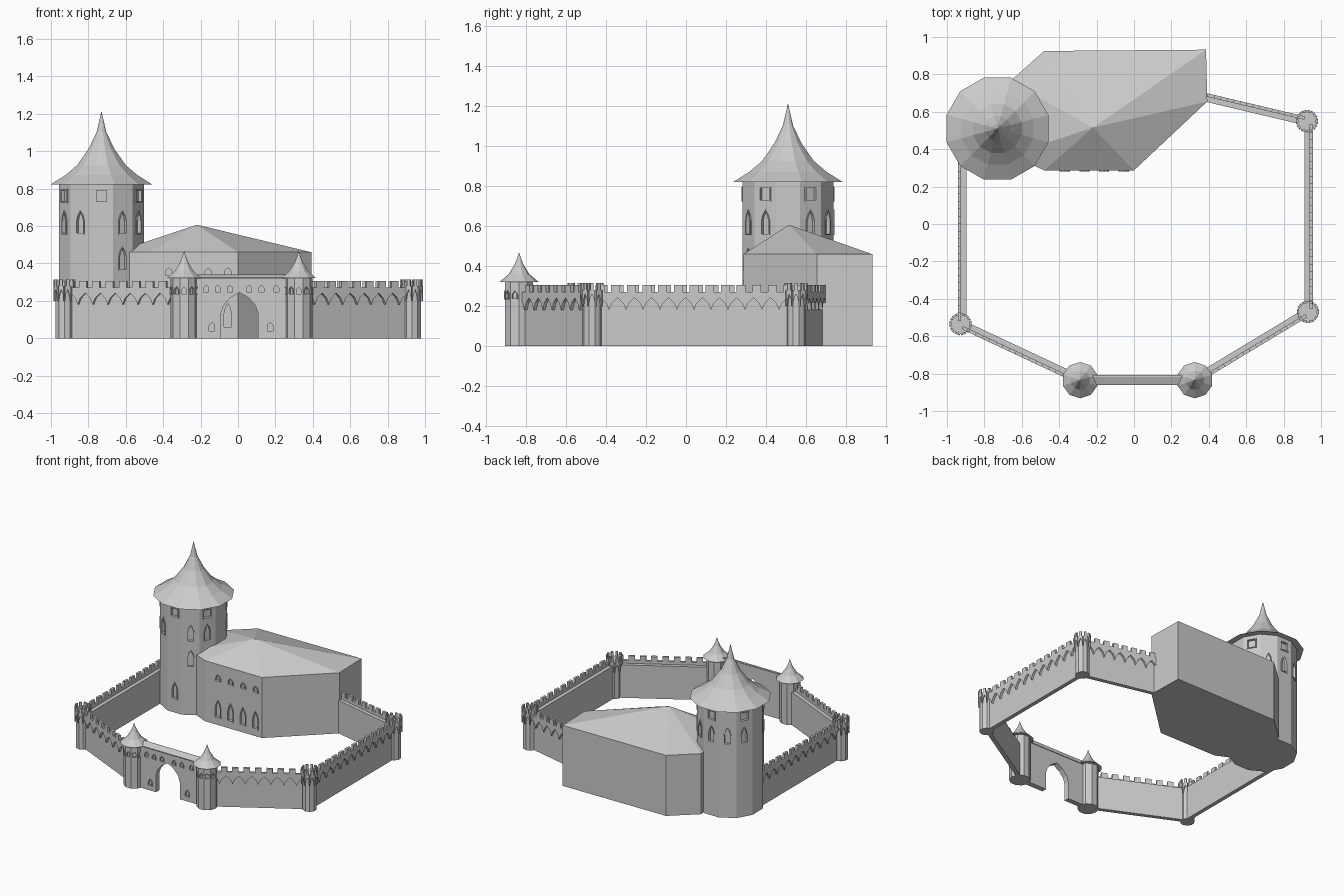
import bpy, bmesh
from math import sin, cos, pi, radians
from mathutils import Vector

if "Cube" in bpy.data.objects:
    bpy.data.objects.remove(bpy.data.objects["Cube"])

Z = Vector((0, 0, 1))


def finish(bm, name):
    bmesh.ops.remove_doubles(bm, verts=bm.verts, dist=1e-5)
    bmesh.ops.recalc_face_normals(bm, faces=bm.faces)
    me = bpy.data.meshes.new(name)
    bm.to_mesh(me)
    bm.free()
    ob = bpy.data.objects.new(name, me)
    bpy.context.collection.objects.link(ob)
    return ob


def loft(name, rings, tip=None):
    """Closed solid through point rings, optionally ending in a point."""
    bm = bmesh.new()
    vs = [[bm.verts.new(p) for p in r] for r in rings]
    n = len(vs[0])
    for a, b in zip(vs, vs[1:]):
        for i in range(n):
            j = (i + 1) % n
            bm.faces.new((a[i], a[j], b[j], b[i]))
    bm.faces.new(vs[0][::-1])
    if tip:
        t = bm.verts.new(tip)
        for i in range(n):
            bm.faces.new((vs[-1][i], vs[-1][(i + 1) % n], t))
    else:
        bm.faces.new(vs[-1])
    return finish(bm, name)


def ngon(c, r, z, n, off):
    return [(c[0] + r * cos(off + 2 * pi * i / n), c[1] + r * sin(off + 2 * pi * i / n), z)
            for i in range(n)]


def lathe(name, c, prof, n, off, tip=None):
    return loft(name, [ngon(c, r, z, n, off) for r, z in prof],
                (c[0], c[1], tip) if tip else None)


def prism(bm, pts, origin, u, depth):
    """Extrude an outline (along u, up z) by the depth vector."""
    a = [bm.verts.new(origin + u * x + Z * z) for x, z in pts]
    b = [bm.verts.new(v.co + depth) for v in a]
    n = len(a)
    bm.faces.new(a)
    bm.faces.new(b[::-1])
    for i in range(n):
        j = (i + 1) % n
        bm.faces.new((a[i], b[i], b[j], a[j]))


def lancet(w, h):
    return [(-w / 2, 0), (w / 2, 0), (w / 2, .55 * h), (.33 * w, .8 * h), (0, h),
            (-.33 * w, .8 * h), (-w / 2, .55 * h)]


def square(w, h):
    return [(-w / 2, 0), (w / 2, 0), (w / 2, h), (-w / 2, h)]


def windows(target, name, items, depth=.015, trim=.007):
    """Recess windows into target and add raised frames. item: (outline, x, y, z, angle)"""
    cut, fr = bmesh.new(), bmesh.new()
    for pts, x, y, z, ang in items:
        nrm = Vector((cos(radians(ang)), sin(radians(ang)), 0))
        u = Z.cross(nrm)
        o = Vector((x, y, z))
        prism(cut, pts, o - nrm * depth, u, nrm * (depth + .02))
        mid = max(p[1] for p in pts) / 2
        w = max(p[0] for p in pts) * 2
        kx, kz = 1 + 2 * trim / w, 1 + trim / mid
        out = [(px * kx, mid + (pz - mid) * kz) for px, pz in pts]
        loops = [[fr.verts.new(o + u * px + Z * pz + nrm * d) for px, pz in ring]
                 for ring, d in ((out, -.001), (out, .005), (pts, .005), (pts, -.001))]
        n = len(pts)
        for k in range(4):
            a, b = loops[k], loops[(k + 1) % 4]
            for i in range(n):
                j = (i + 1) % n
                fr.faces.new((a[i], a[j], b[j], b[i]))
    finish(fr, name + "_frames")
    cutter = finish(cut, name + "_cutter")
    cutter.hide_render = True
    m = target.modifiers.new("recess", 'BOOLEAN')
    m.object, m.operation, m.solver = cutter, 'DIFFERENCE', 'EXACT'
    dg = bpy.context.evaluated_depsgraph_get()
    me = bpy.data.meshes.new_from_object(target.evaluated_get(dg))
    target.modifiers.clear()
    target.data = me
    bpy.data.objects.remove(cutter)


def parapet(bm, p, q, bays, nm, top=.305, sill=.272, low=.18, thick=.018):
    """Battlement band: merlons above, pointed corbel arches below."""
    p, q = Vector((*p, 0)), Vector((*q, 0))
    L = (q - p).length
    u = (q - p).normalized()
    out = u.cross(Z)
    s = L / bays
    bottom = [(s * (i + f), z) for i in range(bays)
              for f, z in ((0, low), (.17, low + .035), (.5, low + .062), (.83, low + .035))]
    bottom.append((L, low))
    m = L / nm
    up = [(0, sill)]
    for i in range(nm):
        up += [(m * (i + .22), sill), (m * (i + .22), top), (m * (i + .78), top), (m * (i + .78), sill)]
    up.append((L, sill))
    prism(bm, bottom + up[::-1], p, u, out * thick)


# Great tower with flared pointed roof
T = (-.73, .51)
tower = lathe("great_tower", T, [(.235, 0), (.235, .828)], 12, radians(15))
lathe("great_tower_roof", T, [(.282, .822), (.20, .872), (.135, .925), (.07, 1.015), (.026, 1.105)],
      12, radians(15), 1.215)


def on_tower(pts, z, a):
    r = .235 * cos(radians(15))
    return (pts, T[0] + r * cos(radians(a)), T[1] + r * sin(radians(a)), z, a)


items = [on_tower(square(.055, .06), .73, a) for a in range(-90, 270, 60)]
items += [on_tower(lancet(.04, .115), .562, a) for a in (-150, -120, -60, -30, 30, 60, 90, 120, 150)]
items += [on_tower(lancet(.04, .115), .37, -60), on_tower(lancet(.04, .115), .11, -90)]
windows(tower, "great_tower_window", items)

# Great hall with faceted roof
plan = [(-.48, .287), (0, .287), (.392, .655), (.385, .932), (-.48, .925), (-.66, .765), (-.66, .37)]
hall = loft("great_hall", [[(x, y, z) for x, y in plan] for z in (0, .46)], (-.22, .515, .607))
items = []
for i in range(4):
    x = -.055 - .105 * i
    items += [(lancet(.04, .125), x, .287, .06, -90), (lancet(.035, .04), x, .287, .335, -90)]
windows(hall, "great_hall_window", items)

# Curtain walls: body with walkway plus thin outer parapet
GL, GR = (-.288, -.835), (.325, -.835)
LF, RF, RB = (-.928, -.535), (.93, -.47), (.925, .55)
runs = [((-.92, .42), (-.92, -.535), 11), (LF, GL, 8), (GR, RF, 8),
        ((.935, -.47), (.935, .55), 12), (RB, (.375, .68), 7)]
body, band = bmesh.new(), bmesh.new()
for p, q, n in runs:
    a, b = Vector((*p, 0)), Vector((*q, 0))
    u = (b - a).normalized()
    out = u.cross(Z)
    L = (b - a).length
    prism(body, [(0, 0), (L, 0), (L, .25), (0, .25)], a - out * .024, u, out * .03)
    e = out * .004
    parapet(band, (a + e)[:2], (b + e)[:2], n, n + 1)
finish(body, "curtain_walls")
finish(band, "curtain_parapets")

# Corner turrets with battlement crowns
for name, c in (("left_front", LF), ("right_front", RF), ("right_back", RB)):
    lathe(name + "_turret", c, [(.05, 0), (.05, .28)], 10, pi / 2)
    bm = bmesh.new()
    ring = ngon(c, .049, 0, 10, pi / 2)
    for i in range(10):
        parapet(bm, ring[i][:2], ring[(i + 1) % 10][:2], 1, 1, .315, .28, .2, .012)
    finish(bm, name + "_turret_crown")

# Gatehouse wall with pointed archway
arch = [(-.1, 0), (-.1, .13), (-.085, .175), (-.05, .215), (0, .245)]
arch += [(-x, z) for x, z in arch[-2::-1]]
bm = bmesh.new()
prism(bm, [(-.29, 0)] + [(x + .008, z) for x, z in arch] + [(.325, 0), (.325, .32), (-.29, .32)],
      Vector((0, -.853, 0)), Vector((1, 0, 0)), Vector((0, .04, 0)))
gate = finish(bm, "gatehouse_wall")
items = [(lancet(.027, .035), x, -.853, .248, -90) for x in (-.17, -.108, -.043, .06, .125, .205)]
items += [(lancet(.03, .045), x, -.853, .04, -90) for x in (-.14, .172)]
windows(gate, "gatehouse_window", items, .01, .004)

# Lean-to gatehouse roof
bm = bmesh.new()
prism(bm, [(-.862, .318), (-.808, .318), (-.808, .342), (-.818, .342), (-.862, .325)],
      Vector((-.28, 0, 0)), Vector((0, 1, 0)), Vector((.6, 0, 0)))
finish(bm, "gatehouse_roof")

# Gate turrets
for name, c in (("left", GL), ("right", GR)):
    t = lathe(name + "_gate_turret", c, [(.073, 0), (.073, .33)], 10, 0)
    lathe(name + "_gate_turret_roof", c, [(.097, .322), (.052, .36), (.024, .405), (.009, .44)],
          10, pi / 2, .47)
    r = .073 * cos(pi / 10)
    items = [(lancet(.024, .036), c[0] + r * cos(radians(a)), c[1] + r * sin(radians(a)), .238, a)
             for a in (-162, -126, -90, -54, -18)]
    windows(t, name + "_gate_turret_window", items, .01, .004)
